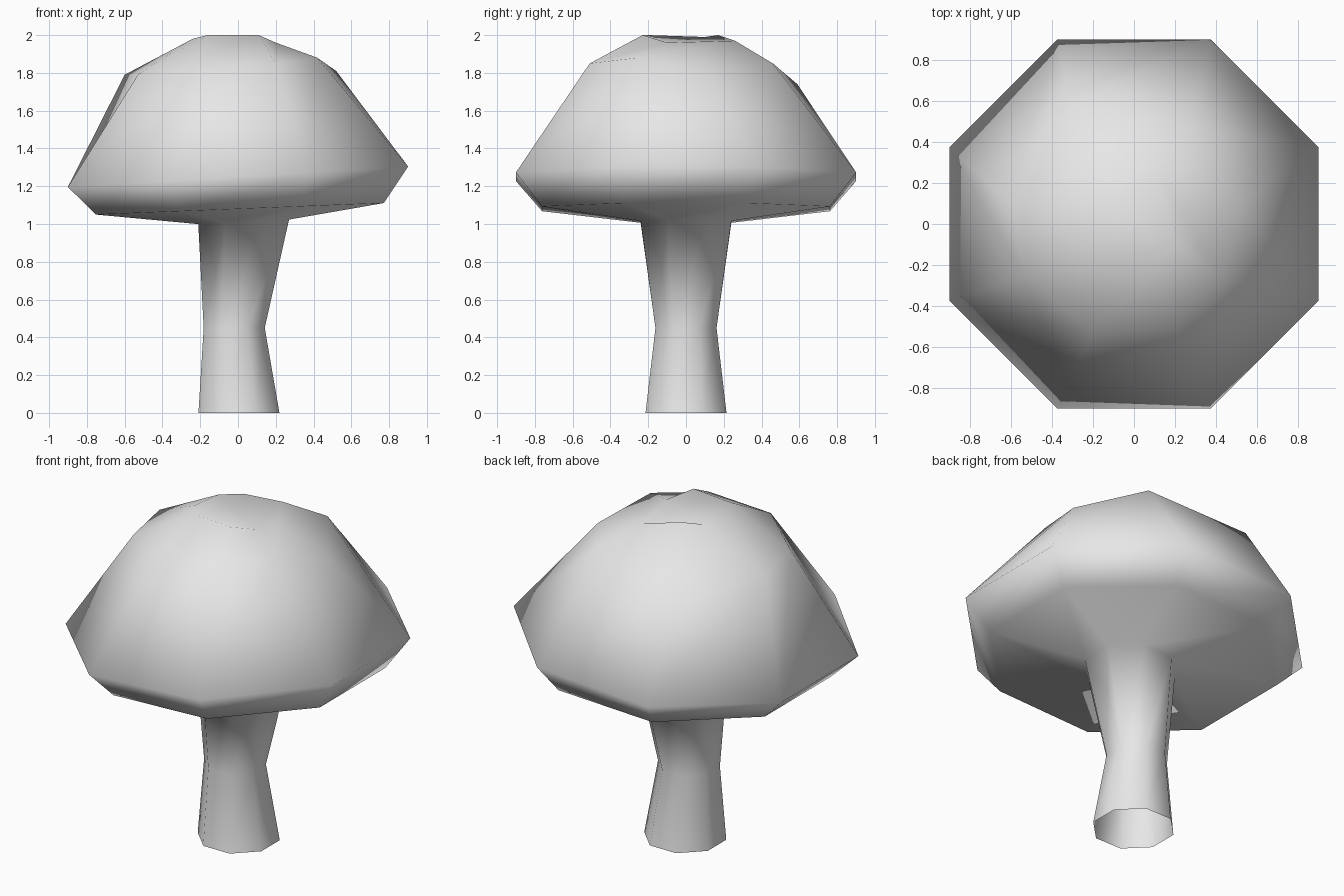
import bpy
import bmesh
import math

SIDES = 8

# Remove the default cube only
default_cube = bpy.data.objects.get("Cube")
if default_cube:
    bpy.data.objects.remove(default_cube, do_unlink=True)


def make_material(name, colour):
    material = bpy.data.materials.new(name)
    material.use_nodes = True
    material.diffuse_color = colour
    shader = material.node_tree.nodes["Principled BSDF"]
    shader.inputs["Base Color"].default_value = colour
    return material


def octagon(height, radius, shift=0.0, slope=0.0):
    """Points of a level or sideways sloping octagon with flats facing the axes."""
    points = []
    for side in range(SIDES):
        angle = math.tau * (side + 0.5) / SIDES
        x = shift + radius * math.cos(angle)
        y = radius * math.sin(angle)
        points.append((x, y, height + slope * x))
    return points


def bridge_rings(bm, lower, upper):
    """Join two rings of equal length with a band of quads."""
    for side in range(SIDES):
        following = (side + 1) % SIDES
        bm.faces.new((lower[side], lower[following],
                      upper[following], upper[side]))


# Stem, open at the foot and pinched at the waist
stem_rings = [
    octagon(height=0.0, radius=0.232, shift=0.005),
    octagon(height=0.45, radius=0.175, shift=-0.02),
    octagon(height=1.01, radius=0.26, shift=0.03, slope=0.05),
]

# Cap underside and the leaning rim
cap_rings = [
    octagon(height=1.08, radius=0.825, shift=0.01, slope=0.04),
    octagon(height=1.25, radius=0.975, slope=0.06),
]

# Uneven shoulder and crown of the cap
shoulder = [(.52, .1, 1.81), (.28, .46, 1.85), (-.31, .59, 1.74), (-.6, .1, 1.79),
            (-.53, -.25, 1.79), (-.2, -.53, 1.82), (.2, -.51, 1.85), (.42, -.26, 1.88)]
crown = [(.2, .1, 1.95), (.12, .26, 1.97), (-.08, .17, 2), (-.2, .1, 1.99),
         (-.24, -.08, 1.98), (-.16, -.2, 2), (.11, -.23, 2), (.2, -.1, 1.96)]

# Loft the rings into one continuous skin
bm = bmesh.new()
rings = [[bm.verts.new(point) for point in ring]
         for ring in stem_rings + cap_rings + [shoulder, crown]]
for lower, upper in zip(rings, rings[1:]):
    bridge_rings(bm, lower, upper)
bm.faces.new(rings[-1])

# Smooth shading over the whole skin
for face in bm.faces:
    face.smooth = True

mesh = bpy.data.meshes.new("mushroom_stem_and_cap")
bm.to_mesh(mesh)
bm.free()
mesh.materials.append(make_material("pale_grey", (0.8, 0.8, 0.8, 1.0)))

mushroom = bpy.data.objects.new("mushroom_stem_and_cap", mesh)
bpy.context.collection.objects.link(mushroom)
